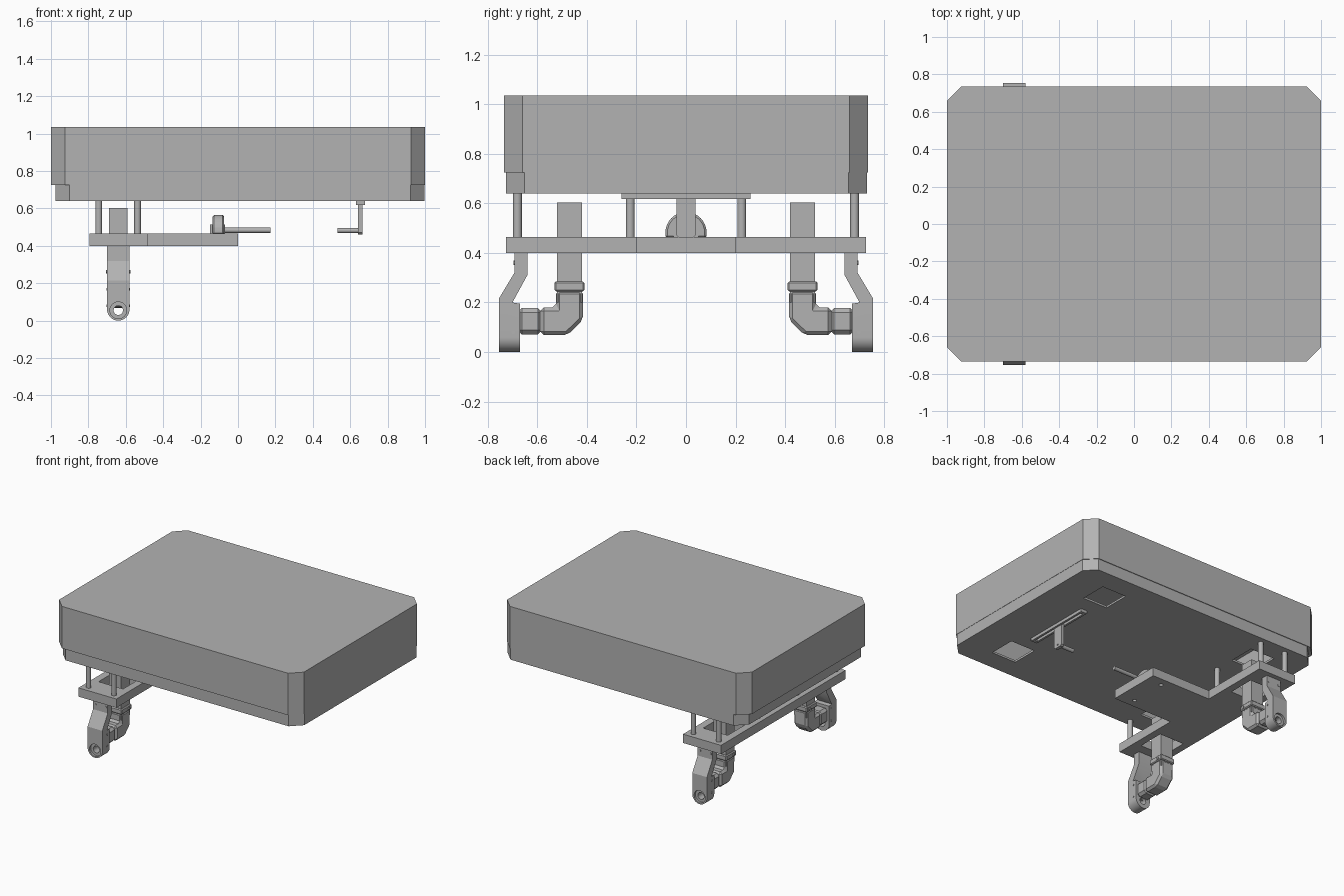
import bpy, bmesh, math
from mathutils import Matrix, Vector

if "Cube" in bpy.data.objects:
    bpy.data.objects.remove(bpy.data.objects["Cube"])

GREY = (0.45, 0.45, 0.45, 1)
mat = bpy.data.materials.new("plain_grey")
mat.use_nodes = True
mat.diffuse_color = GREY
mat.node_tree.nodes["Principled BSDF"].inputs["Base Color"].default_value = GREY


def add(name, bm):
    bmesh.ops.recalc_face_normals(bm, faces=bm.faces)
    me = bpy.data.meshes.new(name)
    bm.to_mesh(me)
    bm.free()
    me.materials.append(mat)
    ob = bpy.data.objects.new(name, me)
    bpy.context.collection.objects.link(ob)
    return ob


def prism(name, pts, axis, lo, hi):
    """Extrude a 2D outline along an axis; the outline uses the other two axes in order."""
    bm = bmesh.new()
    rows = []
    for d in (lo, hi):
        row = []
        for p in pts:
            co = list(p)
            co.insert("xyz".index(axis), d)
            row.append(bm.verts.new(co))
        rows.append(row)
    n = len(pts)
    bm.faces.new(rows[0])
    bm.faces.new(rows[1])
    for i in range(n):
        j = (i + 1) % n
        bm.faces.new((rows[0][i], rows[0][j], rows[1][j], rows[1][i]))
    return add(name, bm)


def box(name, x0, x1, y0, y1, z0, z1):
    return prism(name, [(x0, y0), (x1, y0), (x1, y1), (x0, y1)], "z", z0, z1)


def arc(cx, cy, r, a0, a1, n=16):
    steps = [math.radians(a0 + (a1 - a0) * i / n) for i in range(n + 1)]
    return [(cx + r * math.cos(a), cy + r * math.sin(a)) for a in steps]


def rod(name, cx, cy, r, axis, lo, hi, n=20):
    ob = prism(name, arc(cx, cy, r, 0, 360, n)[:-1], axis, lo, hi)
    smooth(ob)
    return ob


def smooth(ob):
    bpy.ops.object.select_all(action="DESELECT")
    ob.select_set(True)
    bpy.context.view_layer.objects.active = ob
    bpy.ops.object.shade_smooth_by_angle(angle=math.radians(30))


def bake(ob):
    dg = bpy.context.evaluated_depsgraph_get()
    me = bpy.data.meshes.new_from_object(ob.evaluated_get(dg))
    ob.modifiers.clear()
    ob.data = me


def cut(ob, cutter, op="DIFFERENCE"):
    m = ob.modifiers.new("cut", "BOOLEAN")
    m.object, m.operation, m.solver = cutter, op, "EXACT"
    bake(ob)
    bpy.data.objects.remove(cutter)


def bevel(ob, w):
    m = ob.modifiers.new("bevel", "BEVEL")
    m.width, m.segments, m.limit_method = w, 1, "ANGLE"
    bake(ob)


def chamfered(name, x0, x1, y0, y1, z0, z1, c):
    pts = [(x0 + c, y0), (x1 - c, y0), (x1, y0 + c), (x1, y1 - c),
           (x1 - c, y1), (x0 + c, y1), (x0, y1 - c), (x0, y0 + c)]
    return prism(name, pts, "z", z0, z1)


LEG_X, LEG_Y = -0.64, 0.47

# Hollow housing: lid over a tray with four square openings
lid = chamfered("housing_lid", -1, 1, -0.735, 0.735, 0.725, 1.035, 0.076)
cut(lid, chamfered("cutter", -0.98, 0.98, -0.715, 0.715, 0.7, 1.015, 0.07))
tray = chamfered("housing_tray", -0.975, 0.998, -0.727, 0.73, 0.64, 0.725, 0.075)
cut(tray, chamfered("cutter", -0.955, 0.978, -0.707, 0.71, 0.655, 0.8, 0.07))
for x in (LEG_X, 0.655):
    for y in (-0.475, 0.475):
        cut(tray, box("cutter", x - 0.1, x + 0.1, y - 0.1, y + 0.1, 0.6, 0.7))

# T-shaped mounting plate with leg openings and bolt holes
plate = prism("mounting_plate",
              [(-0.795, -0.727), (-0.485, -0.727), (-0.485, -0.2), (0, -0.2),
               (0, 0.2), (-0.485, 0.2), (-0.485, 0.727), (-0.795, 0.727)], "z", 0.4, 0.465)
for s in (1, -1):
    cut(plate, box("cutter", LEG_X - 0.1, LEG_X + 0.1, s * LEG_Y - 0.1, s * LEG_Y + 0.1, 0.3, 0.5))
    cut(plate, rod("cutter", -0.12, s * 0.137, 0.014, "z", 0.3, 0.5))

# Standoff posts between plate and tray
for x in (-0.745, -0.537):
    for y in (-0.68, -0.225, 0.225, 0.68):
        rod("standoff_post", x, y, 0.018, "z", 0.46, 0.645)

# Axle block and the rod it carries
block = prism("axle_block", [(-0.083, 0.46)] + arc(0, 0.482, 0.083, 180, 0) + [(0.083, 0.46)],
              "x", -0.135, -0.075)
bevel(block, 0.008)
box("axle_block_foot", -0.15, -0.07, -0.05, 0.05, 0.462, 0.515)
rod("long_pin", 0, 0.483, 0.014, "x", -0.08, 0.175)

# Slotted rail, hanging bracket and its pin
rail = box("slotted_rail", 0.63, 0.68, -0.26, 0.26, 0.618, 0.642)
cut(rail, box("cutter", 0.645, 0.665, -0.235, 0.235, 0.6, 0.637))
hanger = prism("hanging_bracket",
               [(-0.038, 0.63), (-0.038, 0.47), (-0.028, 0.46), (0.028, 0.46),
                (0.038, 0.47), (0.038, 0.63)], "x", 0.642, 0.666)
cut(hanger, rod("cutter", 0, 0.48, 0.006, "x", 0.66, 0.7))
rod("short_pin", 0, 0.482, 0.014, "x", 0.533, 0.65)

# Legs, mirrored front to back
for s in (1, -1):
    side = "rear" if s == 1 else "front"
    ys = lambda pts: [(s * y, z) for y, z in pts]
    box(side + "_leg_tube", LEG_X - 0.05, LEG_X + 0.05, s * 0.42, s * 0.52, 0.2, 0.603)
    collar = box(side + "_leg_collar", LEG_X - 0.06, LEG_X + 0.06, s * 0.41, s * 0.53, 0.245, 0.285)
    bevel(collar, 0.006)
    elbow = prism(side + "_leg_elbow",
                  ys([(0.415, 0.25), (0.415, 0.13), (0.478, 0.068), (0.588, 0.068),
                      (0.588, 0.18), (0.525, 0.18), (0.525, 0.25)]),
                  "x", LEG_X - 0.055, LEG_X + 0.055)
    bevel(elbow, 0.015)
    stub = prism(side + "_leg_stub",
                 ys([(0.58, 0.07), (0.68, 0.07), (0.68, 0.178), (0.58, 0.178)]),
                 "x", LEG_X - 0.05, LEG_X + 0.05)
    bevel(stub, 0.018)

    # Cranked outer arm with a rounded foot and a counterbored hole
    arm = prism(side + "_leg_arm",
                ys([(0.755, 0), (0.755, 0.215), (0.692, 0.32), (0.692, 0.402), (0.64, 0.402),
                    (0.64, 0.31), (0.7, 0.2), (0.67, 0.195), (0.67, 0)]),
                "x", LEG_X - 0.06, LEG_X + 0.06)
    outline = ([(LEG_X + 0.06, 0.5), (LEG_X - 0.06, 0.5)]
               + arc(LEG_X, 0.06, 0.06, 180, 360, 20))
    cut(arm, prism("cutter", outline, "y", s * 0.5, s * 0.9), "INTERSECT")
    cut(arm, rod("cutter", LEG_X, 0.055, 0.045, "y", s * 0.74, s * 0.8, 24))
    cut(arm, rod("cutter", LEG_X, 0.055, 0.025, "y", s * 0.6, s * 0.8, 24))
    smooth(arm)

    # Screw heads
    for dx in (-0.043, 0.043):
        rod("arm_screw", LEG_X + dx, 0.36, 0.01, "y", s * 0.685, s * 0.695, 10)
    for z in (0.08, 0.168):
        rod("side_screw", s * 0.697, z, 0.007, "x", LEG_X - 0.063, LEG_X + 0.063, 10)
    rod("collar_screw", s * 0.445, 0.262, 0.01, "x", LEG_X - 0.066, LEG_X + 0.066, 10)
